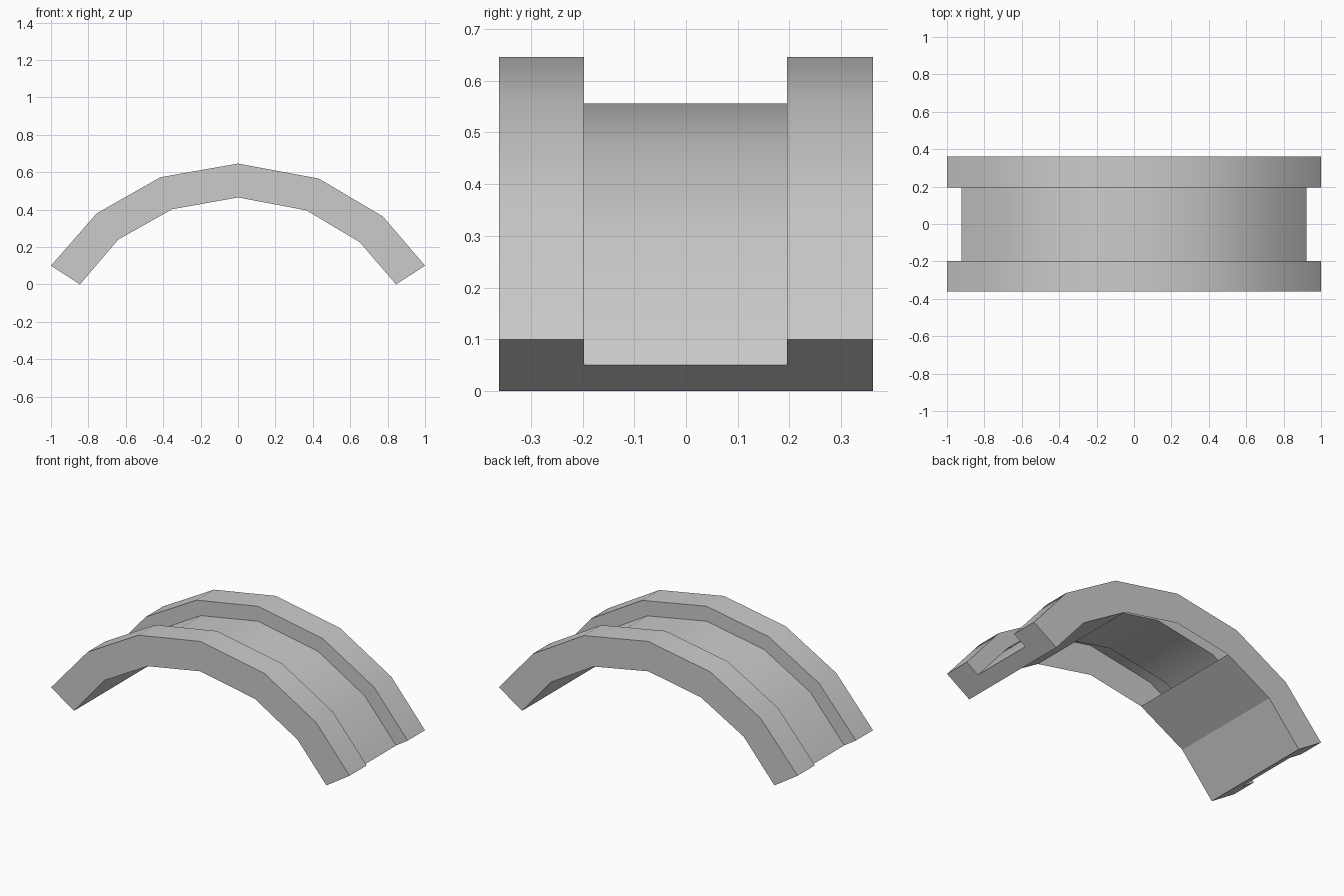
import bpy, bmesh, math
from mathutils import Vector

if "Cube" in bpy.data.objects:
    bpy.data.objects.remove(bpy.data.objects["Cube"])

grey = bpy.data.materials.new("plain_grey")
grey.use_nodes = True
GREY = (0.6, 0.6, 0.6, 1)
grey.diffuse_color = GREY
grey.node_tree.nodes["Principled BSDF"].inputs["Base Color"].default_value = GREY

# Arch stations as (x, z), inner curve and outer curve
inner = [(-0.845, 0), (-0.64, 0.24), (-0.352, 0.402), (0, 0.465),
         (0.366, 0.396), (0.652, 0.225), (0.845, 0)]
outer = [(-1, 0.1), (-0.755, 0.38), (-0.415, 0.573), (0, 0.646),
         (0.432, 0.566), (0.775, 0.363), (1, 0.1)]
# Cross-section as (y, share of thickness): two raised rims, lower band between
section = [(-0.361, 0), (-0.361, 1), (-0.197, 1), (-0.197, 0.5),
           (0.195, 0.5), (0.195, 1), (0.361, 1), (0.361, 0)]

bm = bmesh.new()
rings = []
for a, b in zip(inner, outer):
    ring = []
    for y, t in section:
        p = Vector(a).lerp(Vector(b), t)
        ring.append(bm.verts.new((p.x, y, p.y)))
    rings.append(ring)

n = len(section)
underside = []
for i in range(len(rings) - 1):
    r, s = rings[i], rings[i + 1]
    for j in range(n):
        k = (j + 1) % n
        under = j == n - 1
        if under and i in (2, 3):   # crown is open underneath
            continue
        f = bm.faces.new((r[j], r[k], s[k], s[j]))
        if under:
            underside.append(f)
# End caps
bm.faces.new(rings[0])
bm.faces.new(rings[-1])
bmesh.ops.recalc_face_normals(bm, faces=bm.faces)
bm.faces.index_update()
flat = [f.index for f in underside]

mesh = bpy.data.meshes.new("arched_guard")
bm.to_mesh(mesh)
bm.free()
mesh.materials.append(grey)
arch = bpy.data.objects.new("arched_guard", mesh)
bpy.context.collection.objects.link(arch)

# Smooth outer curve, crisp steps, flat underside
bpy.ops.object.select_all(action='DESELECT')
arch.select_set(True)
bpy.context.view_layer.objects.active = arch
bpy.ops.object.shade_smooth_by_angle(angle=math.radians(30))
for i in flat:
    mesh.polygons[i].use_smooth = False
